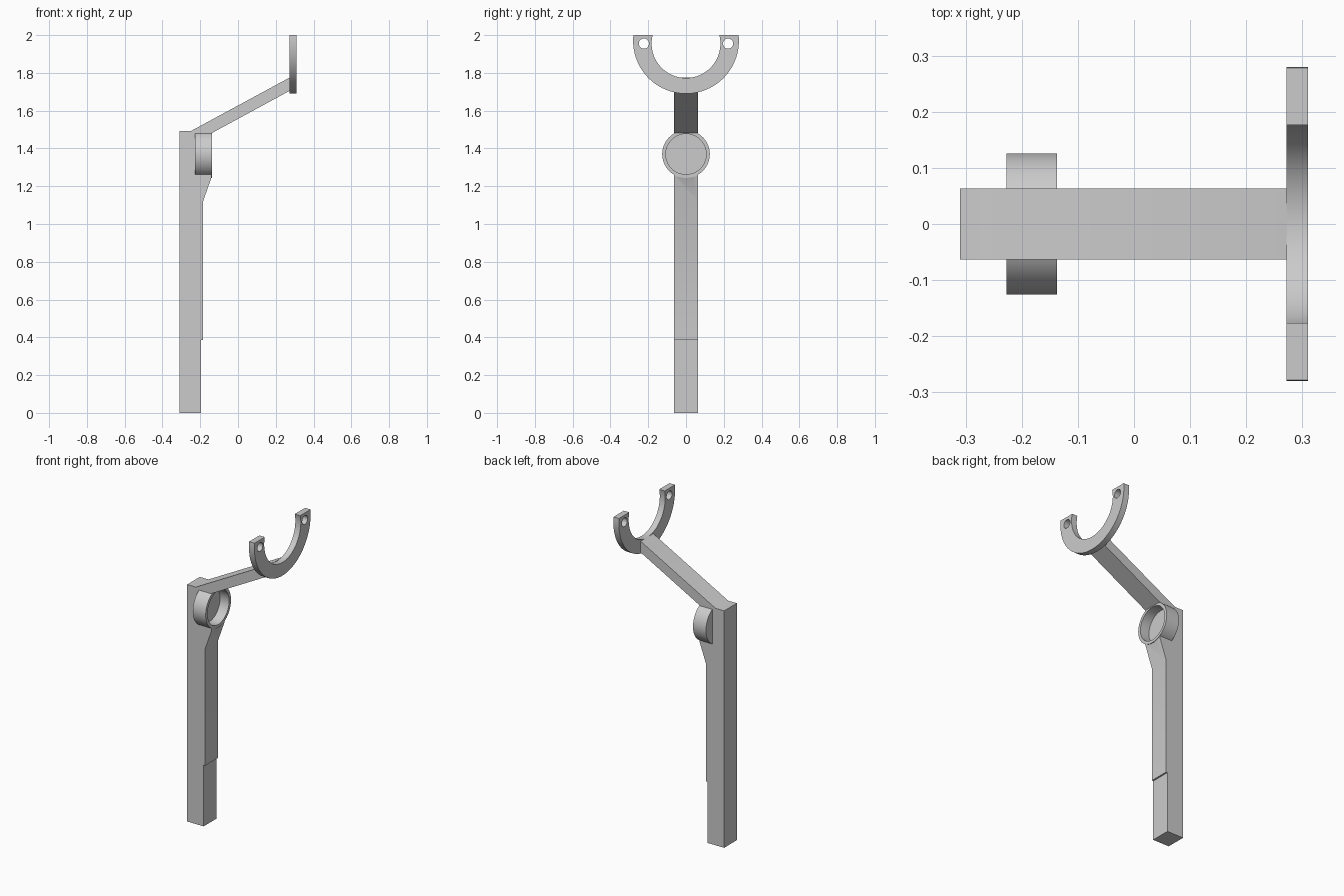
import bpy, bmesh
from math import pi, asin, sin, cos, radians
from mathutils import Vector

old = bpy.data.objects.get("Cube")
if old:
    bpy.data.objects.remove(old, do_unlink=True)

grey = bpy.data.materials.new("light grey")
grey.use_nodes = True
COLOUR = (0.6, 0.6, 0.6, 1)
grey.diffuse_color = COLOUR
grey.node_tree.nodes["Principled BSDF"].inputs["Base Color"].default_value = COLOUR


def prism(name, outline, offset):
    """Extrude a closed 3D outline along offset."""
    bm = bmesh.new()
    face = bm.faces.new([bm.verts.new(p) for p in outline])
    ext = bmesh.ops.extrude_face_region(bm, geom=[face])
    moved = [g for g in ext["geom"] if isinstance(g, bmesh.types.BMVert)]
    bmesh.ops.translate(bm, verts=moved, vec=Vector(offset))
    bmesh.ops.recalc_face_normals(bm, faces=bm.faces)
    mesh = bpy.data.meshes.new(name)
    bm.to_mesh(mesh)
    bm.free()
    obj = bpy.data.objects.new(name, mesh)
    bpy.context.collection.objects.link(obj)
    mesh.materials.append(grey)
    return obj


def arc(x, z, radius, start, end, steps):
    """Points on an arc in the YZ plane."""
    angles = [start + (end - start) * i / steps for i in range(steps + 1)]
    return [(x, radius * cos(a), z + radius * sin(a)) for a in angles]


def disc(name, x0, x1, y, z, radius, sides):
    points = arc(x0, z, radius, 0, 2 * pi, sides)[:-1]
    return prism(name, [(px, py + y, pz) for px, py, pz in points], (x1 - x0, 0, 0))


def combine(target, tool, operation):
    mod = target.modifiers.new(operation.lower(), "BOOLEAN")
    mod.operation, mod.solver, mod.object = operation, "EXACT", tool
    bpy.context.view_layer.objects.active = target
    bpy.ops.object.modifier_apply(modifier=mod.name)
    bpy.data.objects.remove(tool, do_unlink=True)


def finish(obj):
    bpy.ops.object.select_all(action="DESELECT")
    obj.select_set(True)
    bpy.context.view_layer.objects.active = obj
    bpy.ops.object.shade_smooth_by_angle(angle=radians(30))


# Post with stepped grip, flared neck and sloping arm, as one side profile
HALF = 0.063
profile = [(-0.31, 0), (-0.195, 0), (-0.195, 0.385), (-0.185, 0.385),
           (-0.185, 1.12), (-0.139, 1.25), (-0.139, 1.481),
           (0.273, 1.705), (0.273, 1.775), (-0.25, 1.492), (-0.31, 1.492)]
post = prism("post_and_arm", [(x, -HALF, z) for x, z in profile], (0, 2 * HALF, 0))

# Round cup at the neck, hollowed from its open end
combine(post, disc("cup", -0.227, -0.137, 0, 1.37, 0.126, 64), "UNION")
combine(post, disc("cup_bore", -0.2, -0.136, 0, 1.37, 0.107, 64), "DIFFERENCE")
finish(post)

# Open cradle ring, cut flat at the top
TOP, OUTER_Z, OUTER_R, INNER_Z, INNER_R = 2.0, 1.97, 0.28, 1.955, 0.182
a = asin((TOP - OUTER_Z) / OUTER_R)
b = asin((TOP - INNER_Z) / INNER_R)
outline = arc(0.272, OUTER_Z, OUTER_R, a, -pi - a, 64)
outline += arc(0.272, INNER_Z, INNER_R, -pi - b, b, 64)
cradle = prism("cradle_ring", outline, (0.038, 0, 0))

# Pin hole in each tip
for side in (-1, 1):
    combine(cradle, disc("pin_hole", 0.25, 0.33, side * 0.223, 1.955, 0.027, 32), "DIFFERENCE")
finish(cradle)
